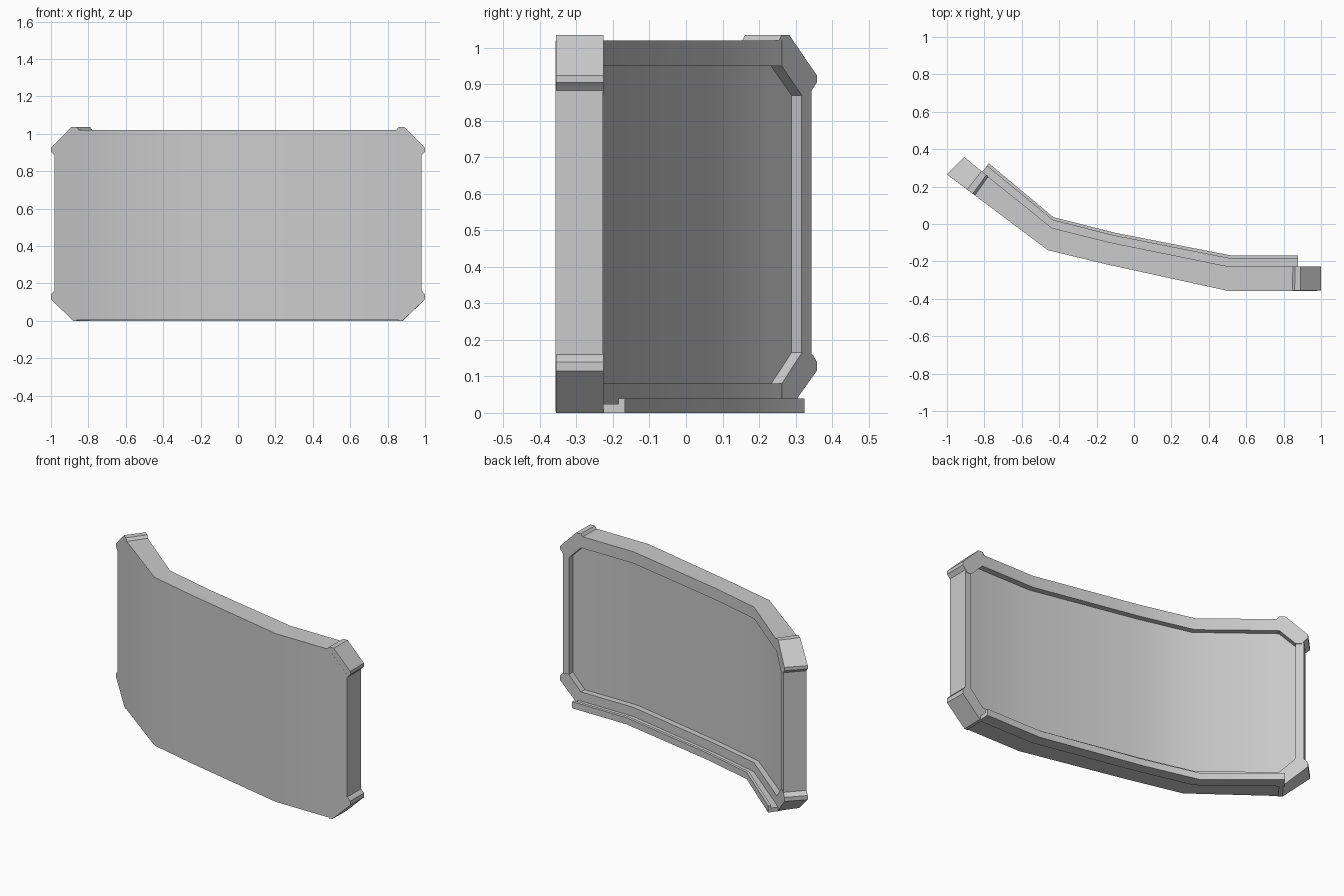
import bpy, bmesh, math
from mathutils import Vector

if "Cube" in bpy.data.objects:
    bpy.data.objects.remove(bpy.data.objects["Cube"])

# Plan of the bent panel: station, front edge and back edge at each bend
STATIONS = [-1, -0.45, -0.13, 0.505, 1]
FRONT = [(-1, 0.265), (-0.46, -0.14), (-0.15, -0.215), (0.5, -0.357), (1, -0.357)]
BACK = [(-0.91, 0.357), (-0.44, -0.02), (-0.12, -0.1), (0.51, -0.228), (1, -0.228)]
BENDS = STATIONS[1:-1]


def place(u, d, z):
    """Map station u, depth d (0 front, 1 back) and height z to space."""
    i = 0
    while i < 3 and u > STATIONS[i + 1]:
        i += 1
    t = (u - STATIONS[i]) / (STATIONS[i + 1] - STATIONS[i])
    f = Vector(FRONT[i]).lerp(Vector(FRONT[i + 1]), t)
    b = Vector(BACK[i]).lerp(Vector(BACK[i + 1]), t)
    p = f + (b - f) * d
    return (p.x, p.y, z)


def loft(name, rings):
    """Join rings of (u, d, z) points into a closed solid."""
    bm = bmesh.new()
    loops = [[bm.verts.new(place(*p)) for p in ring] for ring in rings]
    n = len(loops[0])
    for a, b in zip(loops, loops[1:]):
        for i in range(n):
            j = (i + 1) % n
            bm.faces.new((a[i], a[j], b[j], b[i]))
    bm.faces.new(loops[0])
    bm.faces.new(loops[-1])
    bmesh.ops.remove_doubles(bm, verts=bm.verts, dist=1e-5)
    bmesh.ops.dissolve_degenerate(bm, edges=bm.edges, dist=1e-5)
    bmesh.ops.recalc_face_normals(bm, faces=bm.faces)
    mesh = bpy.data.meshes.new(name)
    bm.to_mesh(mesh)
    bm.free()
    obj = bpy.data.objects.new(name, mesh)
    bpy.context.collection.objects.link(obj)
    bpy.context.view_layer.objects.active = obj
    obj.select_set(True)
    bpy.ops.object.shade_smooth_by_angle(angle=math.radians(28))
    obj.select_set(False)
    return obj


def panel_ring(u, lo, hi, in_lo, in_hi, r):
    """Upright slice with a recess in the back, floor at depth r."""
    pts = [(0, lo), (1, lo), (1, in_lo), (r, in_lo),
           (r, in_hi), (1, in_hi), (1, hi), (0, hi)]
    return [(u, d, z) for d, z in pts]


# Curved panel with recessed back and raised rim
FLOOR = 0.72
half = [(0.98, 0.14, 0.9, 0.165, 0.87, 1),
        (0.94, 0.095, 0.94, 0.165, 0.87, 1),
        (0.94, 0.095, 0.94, 0.165, 0.87, FLOOR),
        (0.86, 0.004, 1.02, 0.08, 0.95, FLOOR)]
slices = [(-h[0],) + h[1:] for h in half]
slices += [(u,) + half[-1][1:] for u in BENDS]
slices += half[::-1]
loft("curved_panel", [panel_ring(*s) for s in slices])

# Chamfered corner guards
top = [(0.86, 1.035), (0.89, 1.035), (1, 0.925), (1, 0.905), (0.985, 0.89),
       (0.97, 0.87), (0.94, 0.87), (0.86, 0.95), (0.86, 1.02), (0.848, 1.02)]
bottom = [(0.88, 0), (1, 0.115), (1, 0.14), (0.985, 0.158),
          (0.97, 0.165), (0.94, 0.165), (0.86, 0.08), (0.86, 0)]
for level, shape in (("top", top), ("bottom", bottom)):
    for side, sign in (("left", -1), ("right", 1)):
        loft(f"{level}_{side}_corner_guard",
             [[(sign * u, d, z) for u, z in shape] for d in (0.003, 1.015)])

# Tray along the bottom of the back, with a raised lip
tray = [(0.9, 0), (1.47, 0), (1.47, 0.04), (1.33, 0.04), (1.33, 0.025), (0.9, 0.025)]
loft("bottom_tray", [[(u, d, z) for d, z in tray] for u in [-0.885] + BENDS + [0.875]])
